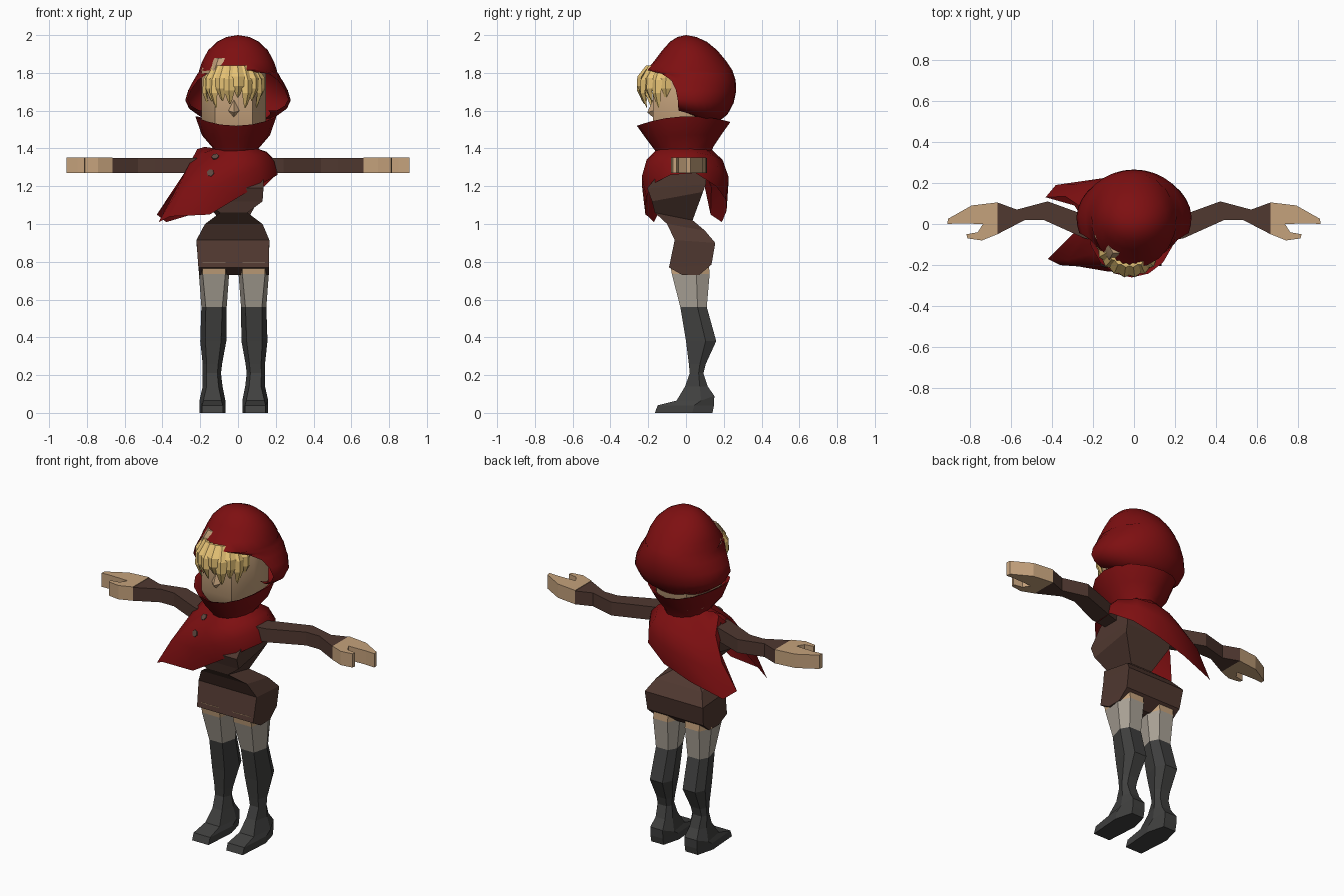
import bpy, bmesh, math
from mathutils import Vector

if "Cube" in bpy.data.objects:
    bpy.data.objects.remove(bpy.data.objects["Cube"])

CX = -0.022  # body centre line


def mat(name, r, g, b):
    m = bpy.data.materials.new(name)
    lin = [((c / 255 + 0.055) / 1.055) ** 2.4 for c in (r, g, b)]
    m.diffuse_color = (*lin, 1)
    m.use_nodes = True
    m.node_tree.nodes["Principled BSDF"].inputs["Base Color"].default_value = m.diffuse_color
    return m


RED = mat("red cloth", 126, 15, 17)
BROWN = mat("brown cloth", 80, 56, 48)
SKIN = mat("skin", 197, 162, 124)
HAIR = mat("blond hair", 232, 196, 118)
PALE = mat("pale stocking", 170, 162, 150)
DARK = mat("dark boot", 64, 64, 63)
BUTTON = mat("dull button", 95, 72, 64)


def finish(name, bm, mats, smooth=None, rule=None):
    bmesh.ops.recalc_face_normals(bm, faces=bm.faces)
    if rule:
        for f in bm.faces:
            f.material_index = rule(f.calc_center_median())
    me = bpy.data.meshes.new(name)
    bm.to_mesh(me)
    bm.free()
    for m in mats:
        me.materials.append(m)
    ob = bpy.data.objects.new(name, me)
    bpy.context.collection.objects.link(ob)
    if smooth:
        bpy.context.view_layer.objects.active = ob
        ob.select_set(True)
        bpy.ops.object.shade_smooth_by_angle(angle=math.radians(smooth))
        ob.select_set(False)
    return ob


def loft(name, rings, mats, caps=(True, True), closed=True, smooth=None, rule=None):
    bm = bmesh.new()
    rows = [[bm.verts.new(p) for p in r] for r in rings]
    n = len(rows[0])
    for a, b in zip(rows, rows[1:]):
        for i in range(n if closed else n - 1):
            j = (i + 1) % n
            bm.faces.new((a[i], a[j], b[j], b[i]))
    for row, cap in zip((rows[0], rows[-1]), caps):
        if cap:
            bm.faces.new(row)
    bmesh.ops.remove_doubles(bm, verts=bm.verts, dist=0.0005)
    return finish(name, bm, mats, smooth, rule)


def prism(name, outline, z0, z1, mats):
    return loft(name, [[(x, y, z) for x, y in outline] for z in (z0, z1)], mats)


# legs: z, x inner, x outer, y front, y back, front width share
leg_rows = [(0.0, .045, .182, -.165, .14, .8), (.04, .045, .182, -.15, .148, .8),
            (.065, .045, .182, -.05, .15, .7), (.14, .06, .165, -.005, .115, .6),
            (.21, .068, .165, .02, .092, .6), (.26, .062, .165, .015, .105, .6),
            (.38, .04, .178, 0, .16, .6), (.56, .038, .172, -.03, .11, .65),
            (.735, .025, .185, -.075, .125, .75), (.80, .025, .185, -.085, .12, .75)]
for side, label in ((1, "left"), (-1, "right")):
    rings = []
    for z, a, b, yf, yb, k in leg_rows:
        c, w = (a + b) / 2, (b - a) / 2
        ym = yf * .35 + yb * .65
        zf = z + (.025 if z == .065 else 0)
        rings.append([(CX + side * (c + u * w), y, zz) for u, y, zz in
                      ((-k, yf, z), (k, yf, z), (1, ym, z), (.6, yb, zf), (-.6, yb, zf), (-1, ym, z))])
    loft(label + "_leg", rings, [DARK, PALE, SKIN],
         rule=lambda c: 0 if c.z < .56 else (1 if c.z < .735 else 2))

# skirt and bodice: left x, right x, front y, front z, back y, back z
torso_rows = [(-.205, .163, -.02, .73, .07, .73), (-.21, .163, -.09, .77, .135, .785),
              (-.22, .166, -.06, .915, .155, .90), (-.175, .13, -.10, 1.0, .10, .965),
              (-.095, .05, -.165, 1.06, .035, 1.02), (-.175, .13, -.18, 1.12, .09, 1.17),
              (-.175, .135, -.205, 1.19, .105, 1.21), (-.175, .135, -.13, 1.28, .11, 1.28),
              (-.15, .11, -.07, 1.37, .08, 1.37)]
loft("dress", [[(l, yf, zf), (r, yf, zf), (r, yb, zb), (l, yb, zb)]
               for l, r, yf, zf, yb, zb in torso_rows], [BROWN])

# arms and hands
arm = [(.10, .0), (.20, .03), (.42, .11), (.57, .07), (.665, .105), (.665, -.05),
       (.53, .02), (.44, .02), (.24, -.07), (.10, -.09)]
hand = [(.665, .105), (.79, .09), (.905, .025), (.908, .0), (.85, .003), (.735, .0), (.76, -.04),
        (.815, -.05), (.81, -.07), (.74, -.08), (.665, -.05)]
for side, label in ((1, "left"), (-1, "right")):
    prism(label + "_arm", [(side * x, y) for x, y in arm], 1.27, 1.35, [BROWN])
    prism(label + "_hand", [(side * x, y) for x, y in hand], 1.27, 1.353, [SKIN])

# head, neck and nose
face = [(-.10, -.175), (.10, -.175), (.17, -.06), (.17, .08), (.10, .17), (-.10, .17), (-.17, .08), (-.17, -.06)]
loft("head", [[(CX + x * s, y * s, z) for x, y in face]
              for z, s in ((1.45, .8), (1.53, 1.0), (1.82, 1.0), (1.88, .8))], [SKIN], smooth=35)
prism("neck", [(CX + .07 * math.cos(i * math.pi / 4), .07 * math.sin(i * math.pi / 4)) for i in range(8)],
      1.3, 1.5, [SKIN])
bm = bmesh.new()
nose = [bm.verts.new(p) for p in ((CX - .03, -.174, 1.60), (CX + .03, -.174, 1.60), (CX, -.174, 1.565),
                                  (CX, -.174, 1.66), (CX, -.205, 1.59))]
for a, b in ((0, 2), (2, 1), (1, 3), (3, 0)):
    bm.faces.new((nose[a], nose[b], nose[4]))
finish("nose", bm, [SKIN])

# fringe of pointed locks
locks = 10
for i in range(locks):
    a = math.radians(-80 + 160 * i / (locks - 1))
    out = Vector((math.sin(a) * .9, -math.cos(a), 0))
    tan = Vector((math.cos(a), math.sin(a) * .9, 0))
    base = Vector((CX, -.075, 0))
    tip = 1.615 + (.035 if i % 2 else 0) + (.02 if abs(i - 4.5) < 1 else 0)
    rings = []
    for t, r, w in ((0, .125, .024), (.35, .168, .034), (.65, .172, .029), (.9, .155, .013), (1, .148, .003)):
        c = base + out * r + Vector((0, 0, 1.84 + (tip - 1.84) * t))
        rings.append([c - tan * w, c + out * w * .5, c + tan * w, c - out * w * .4])
    loft("hair_lock", rings, [HAIR])

# hood: z, half width, front y, back y, wrap angle measured from the back, front lift
hood_rows = [(1.54, .17, -.10, .12, 108, .06), (1.54, .215, -.15, .17, 108, .06),
             (1.58, .26, -.18, .22, 108, .045), (1.64, .28, -.20, .252, 108, .02),
             (1.70, .264, -.21, .265, 110, .01), (1.76, .236, -.21, .263, 116, 0),
             (1.795, .215, -.21, .252, 130, 0), (1.815, .205, -.212, .245, 180, 0),
             (1.86, .19, -.17, .215, 180, 0), (1.92, .158, -.125, .165, 180, 0),
             (1.965, .11, -.085, .11, 180, 0), (1.99, .06, -.045, .055, 180, 0), (2.0, .0, 0, 0, 180, 0)]
N = 20
rings = []
for z, w, yf, yb, wrap, lift in hood_rows:
    row = []
    for i in range(N + 1):
        t = math.radians(wrap) * (2 * i / N - 1)
        row.append((w * math.sin(t), (yf + yb) / 2 + (yb - yf) / 2 * math.cos(t),
                    z + lift * (1 - math.cos(t)) / 1.3))
    rings.append(row)
loft("hood", rings, [RED], caps=(False, False), closed=False, smooth=50)


# funnel collar: z, half width, front y, back y, side lift
def oval(z, w, yf, yb, lift=0, n=16):
    pts = []
    for i in range(n):
        t = 2 * math.pi * i / n
        pts.append((CX * .5 + w * math.sin(t), (yf + yb) / 2 - (yb - yf) / 2 * math.cos(t),
                    z + lift * math.sin(t) ** 2 - .01 * math.cos(t)))
    return pts


loft("collar", [oval(1.36, .12, -.14, .13), oval(1.40, .12, -.165, .145), oval(1.46, .18, -.21, .185, .01),
                oval(1.53, .215, -.26, .235, .04), oval(1.52, .195, -.235, .21, .04),
                oval(1.43, .12, -.14, .12)], [RED], caps=(False, False), smooth=40)

# lopsided cape with an opening over one arm: hem points
hem = [(-.42, -.17, 1.01), (-.36, -.20, 1.04), (-.15, -.215, 1.05), (0, -.21, 1.14), (.12, -.18, 1.21),
       (.21, -.08, 1.26), (.21, .05, 1.27), (.14, .16, 1.2), (0, .21, 1.13), (-.18, .215, 1.07),
       (-.38, .19, 1.01), (-.43, .13, 1.05), (-.29, .09, 1.24), (-.23, .0, 1.36), (-.30, -.05, 1.24)]
angles = [-50, -40, -18, 5, 35, 70, 105, 140, 175, 200, 220, 235, 255, 270, 290]
rings = [[], [], [], []]
for (x, y, z), a in zip(hem, angles):
    t = math.radians(a)
    sx, sy = math.sin(t), -math.cos(t)
    top = Vector((-.01 + .115 * sx, -.01 + .14 * sy, 1.40))
    low = Vector((x, y, z))
    for k, s in enumerate((0, .3, .65, 1)):
        bulge = math.sin(math.pi * s)
        rings[k].append(top.lerp(low, s) + Vector((sx * .025, sy * .05, .025)) * bulge)
cape = loft("cape", rings, [RED], caps=(False, False), smooth=45)

# buttons laid on the cape front
for x, z in ((-.12, 1.355), (-.145, 1.27)):
    hit, loc, nor, _ = cape.ray_cast(Vector((x, -1, z)), Vector((0, 1, 0)))
    if hit:
        nor = nor if nor.y < 0 else -nor
        u = nor.orthogonal().normalized()
        v = nor.cross(u)
        disc = [u * math.cos(i * math.pi / 3) * .02 + v * math.sin(i * math.pi / 3) * .02 for i in range(6)]
        loft("button", [[loc + p + nor * h for p in disc] for h in (-.002, .006)], [BUTTON])
